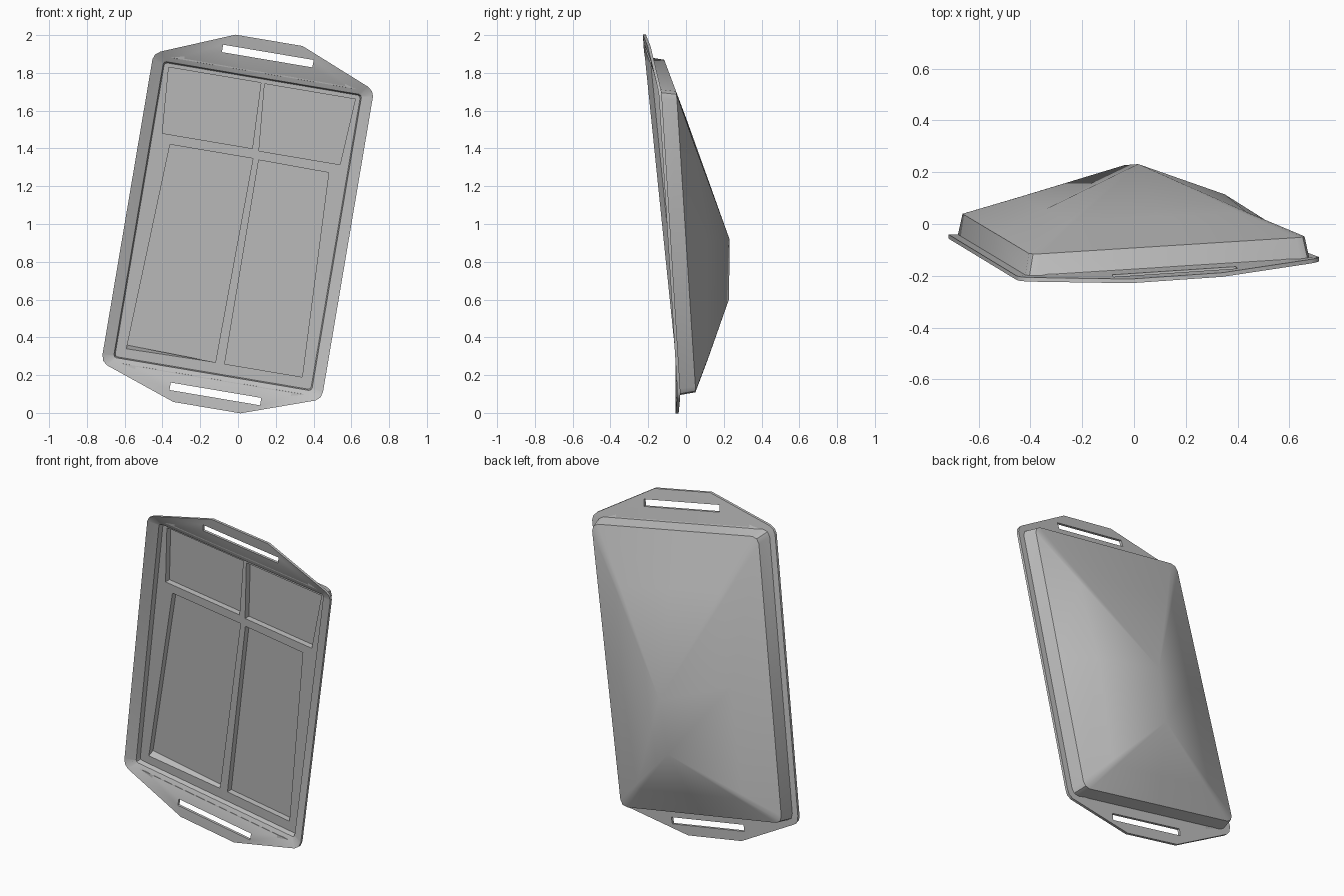
import bpy, bmesh, math
from mathutils import Vector

if "Cube" in bpy.data.objects:
    bpy.data.objects.remove(bpy.data.objects["Cube"])

COLOUR = (0.53, 0.53, 0.53, 1)
grey = bpy.data.materials.new("plain_grey")
grey.diffuse_color = COLOUR
grey.use_nodes = True
grey.node_tree.nodes["Principled BSDF"].inputs["Base Color"].default_value = COLOUR

TILT = math.radians(9.6)
RIDGE_U, RIDGE_LOW, RIDGE_HIGH = 0.03, -0.40, -0.08
BODY_SHIFT = -0.011
WALL_BACK = 0.097


def place(p):
    """Tray coordinates (across, along, depth) to the leaning, slightly twisted pose."""
    u, v, d = p
    a, b = u / 0.59, v / 0.81
    lean = -0.116 + 0.021 * a - 0.066 * b + 0.016 * a * b
    lean -= 0.02 * min(1, max(0, abs(v) - 0.80) / 0.186)
    c, s = math.cos(TILT), math.sin(TILT)
    return Vector((u * c + v * s, lean + d, 1 - u * s + v * c))


def rounded(hu, hv, r, steps=2, cuts=2):
    """Rounded rectangle with evenly cut straight sides."""
    corners = []
    for k, (su, sv) in enumerate([(1, 1), (-1, 1), (-1, -1), (1, -1)]):
        for i in range(steps + 1):
            t = math.pi / 2 * (k + i / steps)
            corners.append((su * (hu - r) + r * math.cos(t),
                            sv * (hv - r) + r * math.sin(t) + BODY_SHIFT))
    pts = []
    for i, p in enumerate(corners):
        q = corners[(i + 1) % len(corners)]
        n = cuts if i % (steps + 1) == steps else 1
        pts += [(p[0] + (q[0] - p[0]) * j / n, p[1] + (q[1] - p[1]) * j / n) for j in range(n)]
    return pts


def ring(bm, pts, depth):
    return [bm.verts.new((p[0], p[1], depth)) for p in pts]


def bridge(bm, a, b):
    for i in range(len(a)):
        j = (i + 1) % len(a)
        bm.faces.new((a[i], a[j], b[j], b[i]))


def fill(bm, rings):
    """Fill the first ring, leaving the others as holes."""
    edges = []
    for r in rings:
        for i in range(len(r)):
            pair = (r[i], r[(i + 1) % len(r)])
            edges.append(bm.edges.get(pair) or bm.edges.new(pair))
    bmesh.ops.triangle_fill(bm, edges=edges, use_beauty=True, normal=(0, 0, 1))


bm = bmesh.new()

# Rim outline with a tapering handle at each end, and the hand slots
top_half = [(0.592, 0.785), (0.582, 0.812), (0.556, 0.832), (0.18, 0.986)]
low_half = [(0.592, -0.800), (0.584, -0.832), (0.560, -0.853), (0.18, -0.986)]
outline = top_half + [(-u, v) for u, v in reversed(top_half)]
outline += [(-u, v) for u, v in low_half] + low_half[::-1]
slots = [[(u - 0.243, v - 0.02), (u + 0.243, v - 0.02), (u + 0.243, v + 0.02), (u - 0.243, v + 0.02)]
         for u, v in ((0.007, 0.903), (0.032, -0.907))]

rim_front = ring(bm, outline, 0)
rim_back = ring(bm, outline, 0.016)
slots_front = [ring(bm, s, 0) for s in slots]
slots_back = [ring(bm, s, 0.016) for s in slots]
opening = ring(bm, rounded(0.532, 0.795, 0.015), 0)
wall_front = ring(bm, rounded(0.556, 0.820, 0.04), 0.016)
fill(bm, [rim_front, opening] + slots_front)
fill(bm, [rim_back, wall_front] + slots_back)
for f, b in zip([rim_front] + slots_front, [rim_back] + slots_back):
    bridge(bm, f, b)

# Rim dips towards the opening
for v in opening:
    v.co.z = 0.025

# Inner and outer walls
floor_edge = ring(bm, rounded(0.526, 0.789, 0.015), 0.055)
bridge(bm, opening, floor_edge)
back_pts = rounded(0.540, 0.808, 0.04)
previous = ring(bm, back_pts, WALL_BACK)
bridge(bm, wall_front, previous)

# Back panel rises to a short ridge, fuller at the middle of one side
for t in (0.35, 1):
    current = []
    for u, v in back_pts:
        rv = min(RIDGE_HIGH, max(RIDGE_LOW, v))
        top = 0.31 + 0.03 * (rv - RIDGE_LOW) / (RIDGE_HIGH - RIDGE_LOW)
        full = 0.033 if t < 1 and u > 0.5 and abs(v) < 0.1 else 0
        current.append(bm.verts.new((u + (RIDGE_U - u) * t, v + (rv - v) * t,
                                     WALL_BACK + (top - WALL_BACK) * t + full)))
    bridge(bm, previous, current)
    previous = current

# Four sunken compartments
pockets = [
    [(-0.50, 0.757), (-0.005, 0.757), (0.008, 0.407), (-0.475, 0.407)],
    [(0.015, 0.755), (0.502, 0.755), (0.48, 0.400), (0.045, 0.400)],
    [(-0.425, 0.355), (0.02, 0.355), (0.004, -0.742), (-0.472, -0.75)],
    [(0.052, 0.352), (0.428, 0.348), (0.47, -0.742), (0.054, -0.742)],
]
mouths = []
for k, corners in enumerate(pockets):
    mouth = ring(bm, corners, 0.055)
    base = ring(bm, corners, 0.092)
    if k == 2:
        base[3].co.y += 0.02
    bridge(bm, mouth, base)
    bm.faces.new(base)
    mouths.append(mouth)
fill(bm, [floor_edge] + mouths)

# Pose and finish the tray
bmesh.ops.remove_doubles(bm, verts=bm.verts, dist=0.0005)
for v in bm.verts:
    v.co = place(v.co)
bmesh.ops.recalc_face_normals(bm, faces=bm.faces)
mesh = bpy.data.meshes.new("divided_tray")
bm.to_mesh(mesh)
bm.free()
mesh.materials.append(grey)
tray = bpy.data.objects.new("divided_tray", mesh)
bpy.context.collection.objects.link(tray)
bpy.ops.object.select_all(action='DESELECT')
tray.select_set(True)
bpy.context.view_layer.objects.active = tray
bpy.ops.object.shade_smooth_by_angle(angle=math.radians(40))
